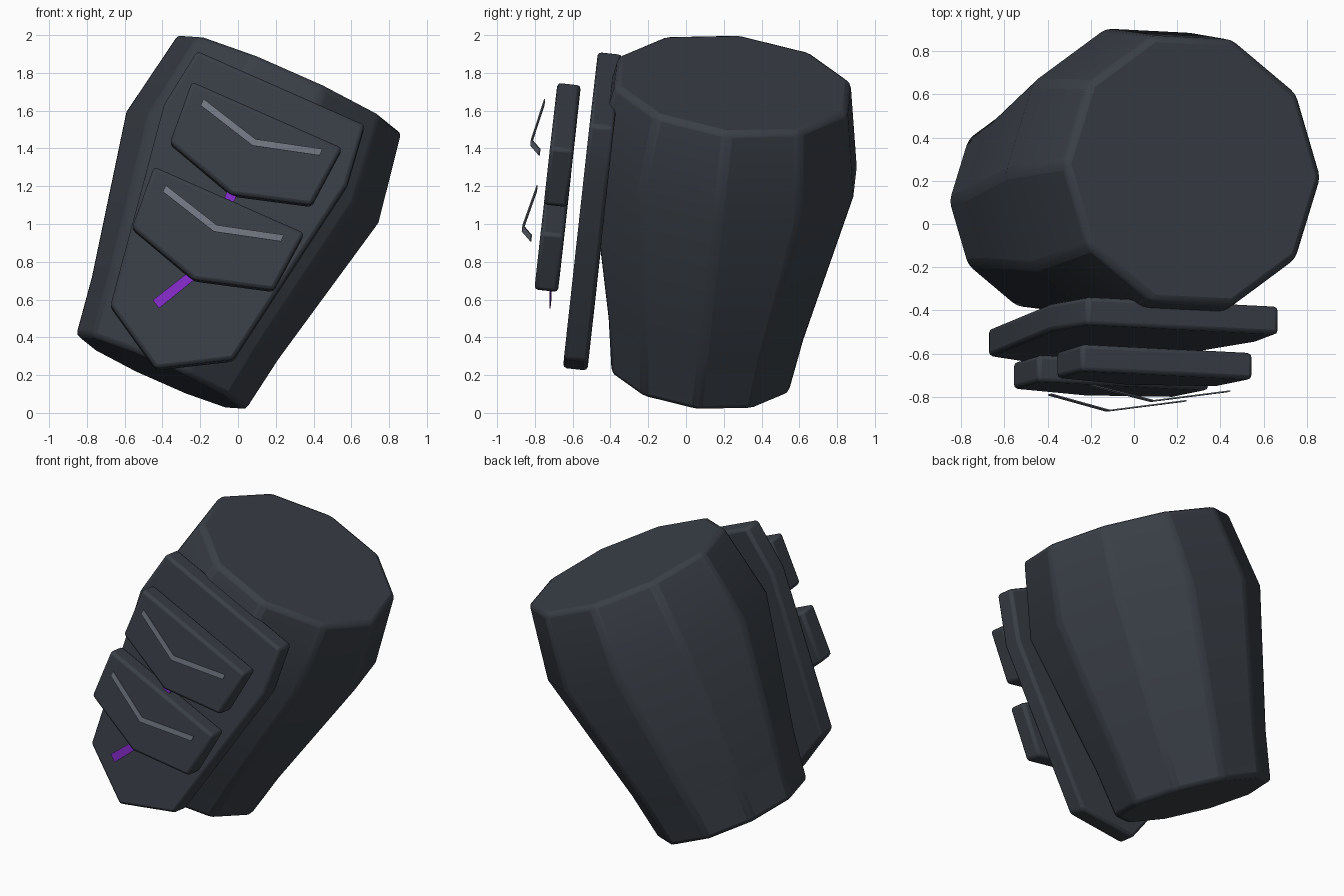
import bpy, bmesh, math
from mathutils import Vector

if "Cube" in bpy.data.objects:
    bpy.data.objects.remove(bpy.data.objects["Cube"])

# Tilted frame: U across, V towards the back, N along the body axis
BASE = Vector((-0.41, 0.08, 0.21))
N = Vector((0.4056, 0.10, 0.909)).normalized()
U = Vector((0.9126, -0.0468, -0.4056))
U = (U - N * U.dot(N)).normalized()
V = N.cross(U)


def place(u, v, t):
    return BASE + U * u + V * v + N * t


def material(name, rgb):
    m = bpy.data.materials.new(name)
    m.diffuse_color = (*rgb, 1)
    m.use_nodes = True
    m.node_tree.nodes["Principled BSDF"].inputs["Base Color"].default_value = m.diffuse_color
    return m


SLATE = material("dark_slate", (0.042, 0.050, 0.063))
GREY = material("light_grey", (0.17, 0.19, 0.23))
PURPLE = material("purple", (0.24, 0.025, 0.60))


def make(name, verts, faces, mat, bevel=0.0):
    mesh = bpy.data.meshes.new(name)
    mesh.from_pydata([tuple(v) for v in verts], [], faces)
    bm = bmesh.new()
    bm.from_mesh(mesh)
    bmesh.ops.recalc_face_normals(bm, faces=bm.faces)
    bm.to_mesh(mesh)
    bm.free()
    mesh.materials.append(mat)
    ob = bpy.data.objects.new(name, mesh)
    bpy.context.collection.objects.link(ob)
    if bevel:
        mod = ob.modifiers.new("edge_bevel", 'BEVEL')
        mod.width = bevel
        mod.segments = 2
        mod.limit_method = 'ANGLE'
        mod.angle_limit = math.radians(30)
    bpy.ops.object.select_all(action='DESELECT')
    ob.select_set(True)
    bpy.context.view_layer.objects.active = ob
    bpy.ops.object.shade_smooth_by_angle(angle=math.radians(30))
    return ob


def loft(rings):
    """Join rings of equal length into a closed shell."""
    n = len(rings[0])
    faces = [tuple(range(n)), tuple(range((len(rings) - 1) * n, len(rings) * n))]
    for k in range(len(rings) - 1):
        for i in range(n):
            j = (i + 1) % n
            faces.append((k * n + i, k * n + j, (k + 1) * n + j, (k + 1) * n + i))
    return [p for r in rings for p in r], faces


# Ten-sided barrel body
SIDES = 10
rings = []
for t, r in [(0, 0.495), (0.32, 0.545), (1.2, 0.735), (1.69, 0.65)]:
    rings.append([place(r * math.cos(math.tau * i / SIDES),
                        r * math.sin(math.tau * i / SIDES), t) for i in range(SIDES)])
make("body", *loft(rings), SLATE, 0.03)


def plate(name, half, tip, v_back, v_front):
    """Flat symmetric slab: right-hand outline points plus the bottom tip."""
    outline = half + [(0, tip)] + [(-u, t) for u, t in reversed(half)]
    make(name, *loft([[place(u, v, t) for u, t in outline] for v in (v_back, v_front)]),
         SLATE, 0.02)


# Large front plate and the two pads over it
plate("front_plate", [(0.485, 1.575), (0.53, 1.245), (0.355, 0.15)], -0.06, -0.60, -0.73)
for name, s in [("upper_pad", 0.0), ("lower_pad", -0.495)]:
    plate(name, [(0.435, 1.395 + s), (0.41, 1.05 + s)], 0.93 + s, -0.80, -0.925)


def ribbon(name, path, width_dirs, width, mat, thick=0.006):
    """Thin strip following a path, widened along one direction per point."""
    rings = []
    for p, w in zip(path, width_dirs):
        p, a, b = Vector(p), w.normalized() * width / 2, V * thick / 2
        rings.append([p - a - b, p + a - b, p + a + b, p - a + b])
    make(name, *loft(rings), mat)


# Bent chevron strips floating in front of the pads
ribbon("upper_chevron", [(-0.19, -0.75, 1.645), (0.085, -0.82, 1.432), (0.44, -0.775, 1.38)],
       [N] * 3, 0.038, GREY)
ribbon("lower_chevron", [(-0.39, -0.79, 1.188), (-0.12, -0.865, 0.977), (0.235, -0.82, 0.925)],
       [N] * 3, 0.038, GREY)

# Zigzag purple strip running behind the pad faces
diagonal = U * 0.87 - N * 0.49
ribbon("purple_strip", [(-0.435, -0.718, 0.575), (-0.20, -0.72, 0.762),
                        (-0.075, -0.70, 1.06), (0.0, -0.69, 1.24)],
       [diagonal, U, U, U], 0.055, PURPLE)
